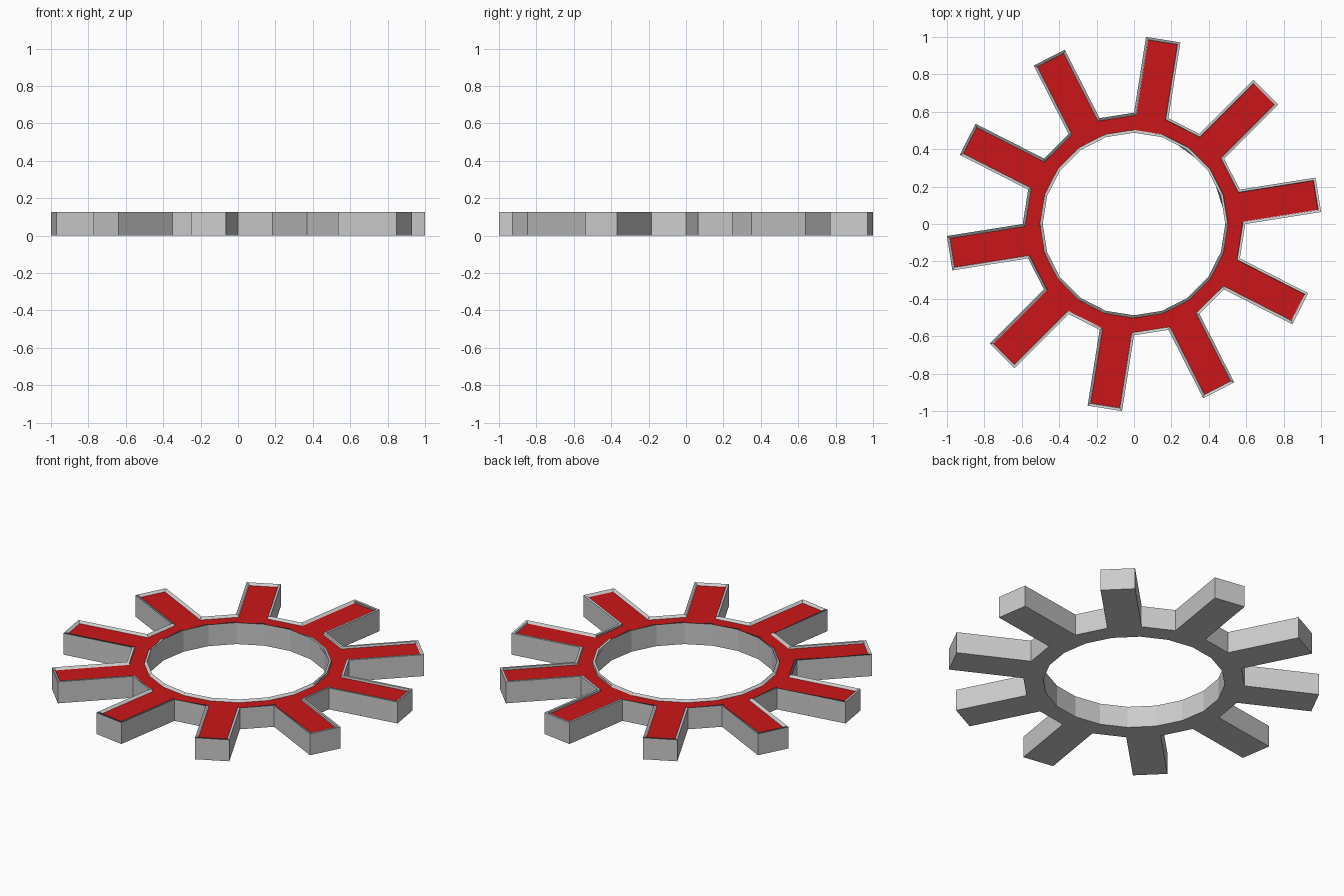
import bpy, bmesh
from math import sin, cos, pi

if "Cube" in bpy.data.objects:
    bpy.data.objects.remove(bpy.data.objects["Cube"])

SIDES = 20
R_IN, R_OUT, R_TIP = 0.488, 0.595, 0.998
HEIGHT, RIM, RECESS = 0.127, 0.013, 0.012


def polar(r, a):
    return (r * cos(a), r * sin(a), 0)


bm = bmesh.new()

# Flat 20-sided ring
step = 2 * pi / SIDES
inner = [bm.verts.new(polar(R_IN, i * step)) for i in range(SIDES)]
outer = [bm.verts.new(polar(R_OUT, i * step)) for i in range(SIDES)]
for i in range(SIDES):
    j = (i + 1) % SIDES
    bm.faces.new((inner[i], outer[i], outer[j], inner[j]))

    # A straight spoke on every second side
    if i % 2 == 0:
        mid = (i + 0.5) * step
        dx, dy, _ = polar(R_TIP - R_OUT * cos(step / 2), mid)
        a, b = (bm.verts.new((v.co.x + dx, v.co.y + dy, 0)) for v in (outer[i], outer[j]))
        bm.faces.new((outer[i], a, b, outer[j]))

# Thickness
ext = bmesh.ops.extrude_face_region(bm, geom=bm.faces[:], use_keep_orig=True)
bmesh.ops.translate(bm, vec=(0, 0, HEIGHT),
                    verts=[g for g in ext["geom"] if isinstance(g, bmesh.types.BMVert)])
bmesh.ops.recalc_face_normals(bm, faces=bm.faces[:])

# Thin raised rim around a recessed red top
top = [f for f in bm.faces if f.calc_center_median().z > HEIGHT - 0.001]
bmesh.ops.inset_region(bm, faces=top, thickness=RIM, use_even_offset=True, use_boundary=True)
bmesh.ops.inset_region(bm, faces=top, thickness=0.002, use_even_offset=True, use_boundary=True)
for v in {v for f in top for v in f.verts}:
    v.co.z = HEIGHT - RECESS
for f in top:
    f.material_index = 1

# Merge coplanar faces into clean panels
bmesh.ops.dissolve_limit(bm, angle_limit=0.01, verts=bm.verts[:], edges=bm.edges[:],
                         delimit={'MATERIAL'})

mesh = bpy.data.meshes.new("spoked_ring")
bm.to_mesh(mesh)
bm.free()
red = bpy.data.materials.new("red")
red.diffuse_color = (0.6, 0.008, 0.01, 1)
red.use_nodes = True
red.node_tree.nodes["Principled BSDF"].inputs["Base Color"].default_value = red.diffuse_color
mesh.materials.append(None)
mesh.materials.append(red)
ring = bpy.data.objects.new("spoked_ring", mesh)
bpy.context.collection.objects.link(ring)
